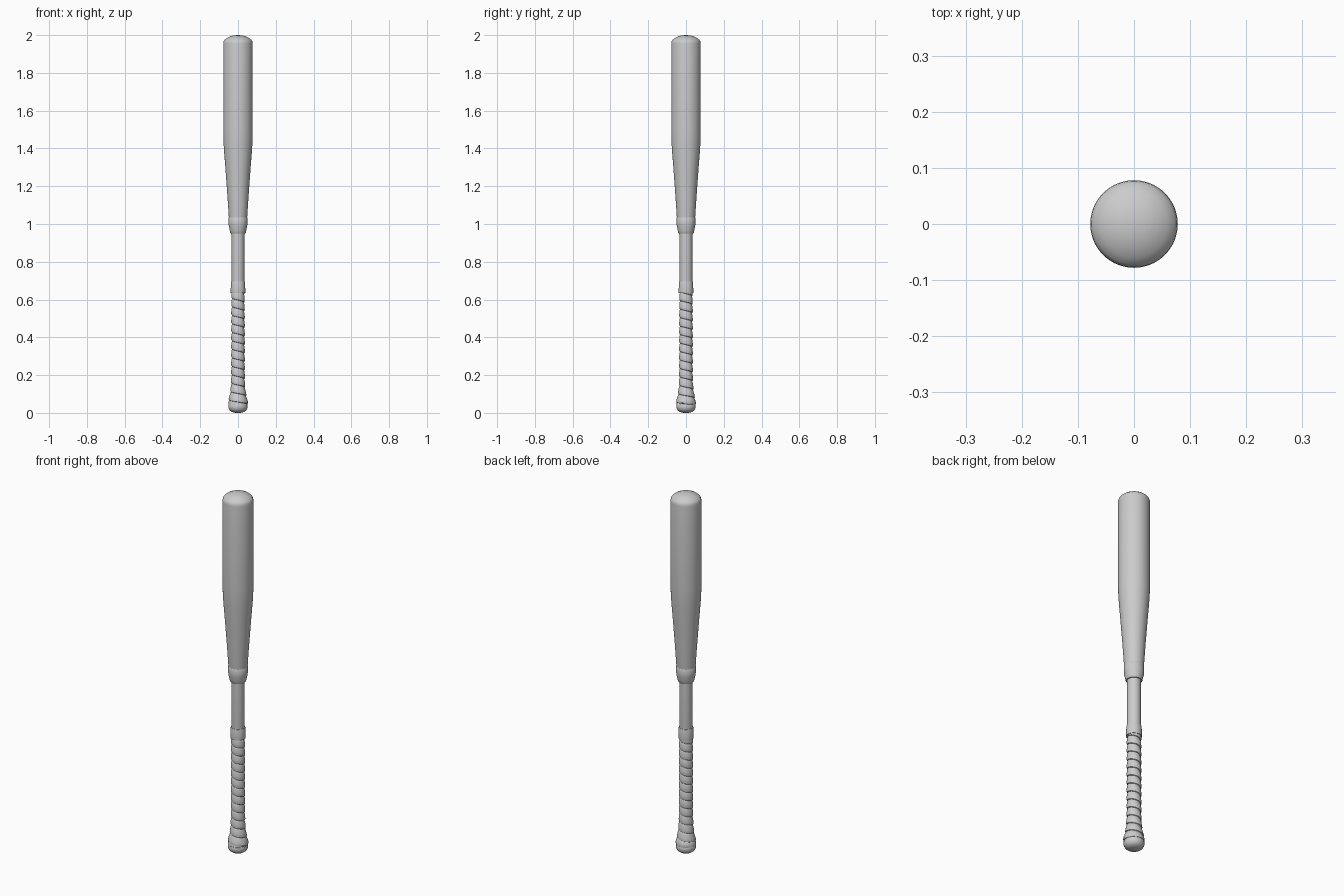
import bpy, bmesh, math

if "Cube" in bpy.data.objects:
    bpy.data.objects.remove(bpy.data.objects["Cube"])


def finish(name, bm, angle=35):
    bmesh.ops.remove_doubles(bm, verts=bm.verts, dist=1e-5)
    bmesh.ops.recalc_face_normals(bm, faces=bm.faces)
    mesh = bpy.data.meshes.new(name)
    bm.to_mesh(mesh)
    bm.free()
    obj = bpy.data.objects.new(name, mesh)
    bpy.context.collection.objects.link(obj)
    bpy.ops.object.select_all(action='DESELECT')
    obj.select_set(True)
    bpy.context.view_layer.objects.active = obj
    bpy.ops.object.shade_smooth_by_angle(angle=math.radians(angle))
    return obj


def lathe(name, profile, steps=64):
    """Revolve (radius, height) points around z."""
    bm = bmesh.new()
    vs = [bm.verts.new((r, 0, z)) for r, z in profile]
    edges = [bm.edges.new(p) for p in zip(vs, vs[1:])]
    bmesh.ops.spin(bm, geom=vs + edges, cent=(0, 0, 0), axis=(0, 0, 1),
                   angle=math.tau, steps=steps)
    return finish(name, bm)


# Barrel with a domed end
lathe("barrel", [(0, 1.02), (0.047, 1.02), (0.049, 1.04), (0.056, 1.15),
                 (0.0655, 1.28), (0.074, 1.39), (0.0765, 1.43), (0.078, 1.48),
                 (0.078, 1.955), (0.0765, 1.966), (0.072, 1.974),
                 (0.06, 1.984), (0.042, 1.993), (0.022, 1.9985), (0, 2.0)])

# Collar joining barrel and handle
lathe("collar", [(0, 1.035), (0.0485, 1.035), (0.050, 1.032), (0.050, 1.0),
                 (0.048, 0.985), (0.044, 0.968), (0.041, 0.953),
                 (0.039, 0.95), (0, 0.95)])

# Handle shaft running down inside the grip
lathe("handle", [(0, 0.04), (0.029, 0.04), (0.029, 0.62), (0.034, 0.68),
                 (0.034, 0.97), (0, 0.97)])

# Sleeve closing the top of the grip
lathe("grip_sleeve", [(0, 0.695), (0.036, 0.695), (0.0375, 0.69),
                      (0.039, 0.64), (0.0385, 0.636), (0, 0.636)])

# Knob at the bottom
lathe("knob", [(0, 0.003), (0.02, 0.004), (0.035, 0.009), (0.045, 0.017),
               (0.050, 0.027), (0.051, 0.036), (0.050, 0.046),
               (0.047, 0.052), (0, 0.054)])
bpy.data.objects["knob"].location.z = -0.003

# Spiral grip tape: overlapping turns on a flared core
FLARE = [(0.04, 0.047), (0.055, 0.0505), (0.075, 0.046), (0.10, 0.0405),
         (0.14, 0.0355), (0.19, 0.0335), (0.66, 0.0325)]


def grip_radius(z):
    for (z0, r0), (z1, r1) in zip(FLARE, FLARE[1:]):
        if z <= z1:
            return r0 + (r1 - r0) * (z - z0) / (z1 - z0)
    return FLARE[-1][1]


PITCH, SIDES = 0.045, 48
SECTION = [(0, -0.002), (0.04, 0.0015), (0.15, 0.003), (0.4, 0.003),
           (0.7, 0.0015), (0.92, -0.0005), (1, -0.002)]
bm = bmesh.new()
previous = None
for i in range(15 * SIDES + 1):
    a = -math.tau * i / SIDES
    ring = []
    for u, offset in SECTION:
        z = PITCH * (i / SIDES + u)
        z = min(max(z, 0.045), 0.66)
        r = grip_radius(z) + offset
        ring.append(bm.verts.new((r * math.cos(a), r * math.sin(a), z)))
    if previous:
        for k in range(len(ring) - 1):
            bm.faces.new((previous[k], ring[k], ring[k + 1], previous[k + 1]))
    previous = ring
bmesh.ops.dissolve_degenerate(bm, edges=bm.edges, dist=1e-6)
finish("grip_tape", bm)
